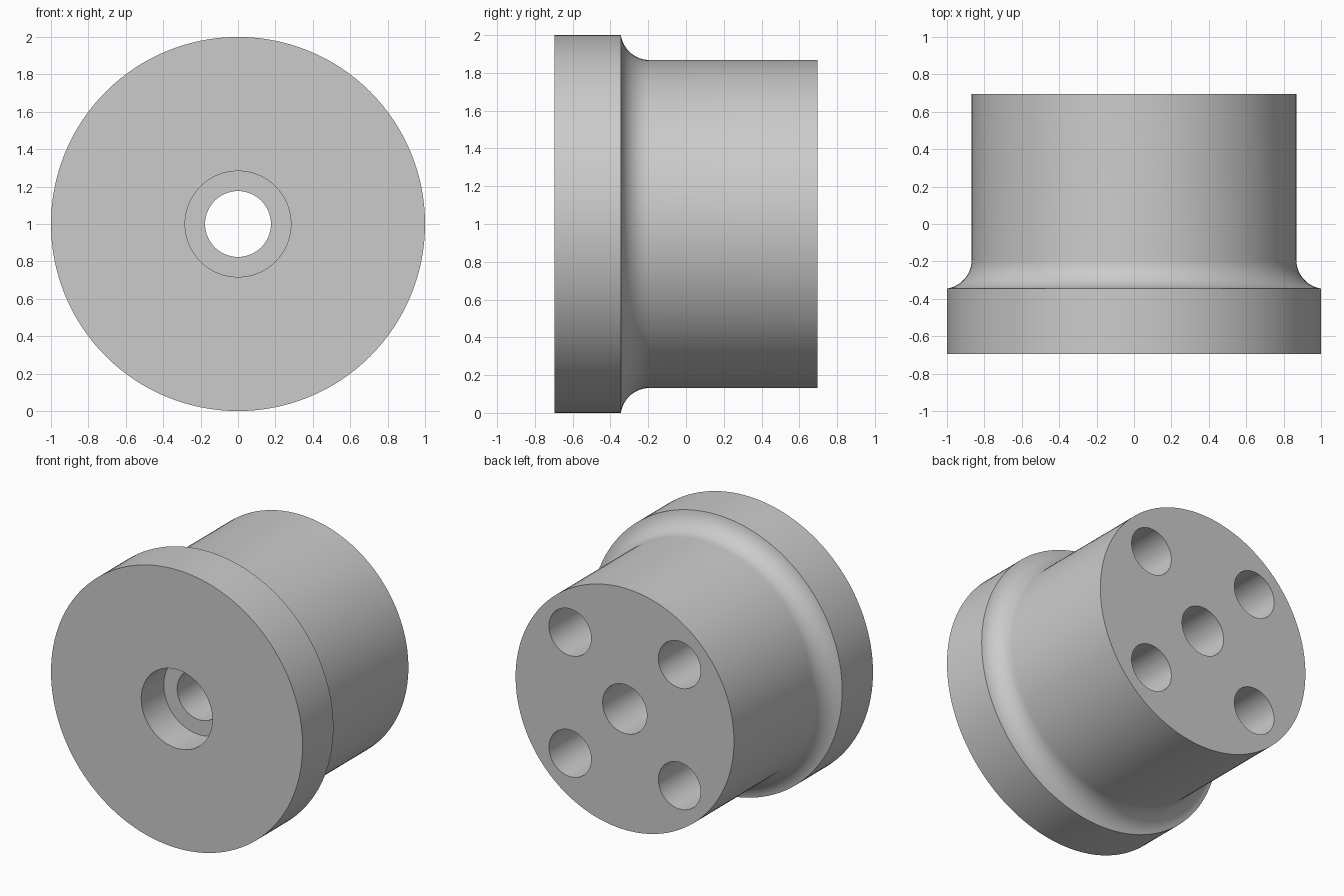
import bpy, bmesh, math
from mathutils import Vector, Matrix

default = bpy.data.objects.get("Cube")
if default:
    bpy.data.objects.remove(default, do_unlink=True)

BACK, FRONT = 0.695, -0.695
STEP = -0.345            # back edge of the flange
BODY_R, BORE_R, RECESS_R = 0.868, 0.176, 0.283
FILLET_R = 0.155
SEGMENTS = 128

grey = bpy.data.materials.new("plain grey")
grey.use_nodes = True
colour = (0.6, 0.6, 0.6, 1)
grey.diffuse_color = colour
grey.node_tree.nodes["Principled BSDF"].inputs["Base Color"].default_value = colour


def add_object(name, bm):
    mesh = bpy.data.meshes.new(name)
    bmesh.ops.recalc_face_normals(bm, faces=bm.faces)
    bm.to_mesh(mesh)
    bm.free()
    mesh.materials.append(grey)
    obj = bpy.data.objects.new(name, mesh)
    bpy.context.collection.objects.link(obj)
    return obj


# Concave fillet running from the flange edge down to the body
centre_r = BODY_R + FILLET_R
start = math.acos((centre_r - 1) / FILLET_R)
centre_y = STEP + FILLET_R * math.sin(start)
fillet = []
for i in range(13):
    a = start * (1 - i / 12)
    fillet.append((centre_r - FILLET_R * math.cos(a), centre_y - FILLET_R * math.sin(a)))

# Flanged body with its stepped bore, turned around the y axis
profile = [(RECESS_R, FRONT), (1, FRONT)] + fillet + [
    (BODY_R, BACK), (BORE_R, BACK), (BORE_R, FRONT + 0.256), (RECESS_R, FRONT + 0.256)]
bm = bmesh.new()
verts = [bm.verts.new((r, y, 1)) for r, y in profile]
edges = [bm.edges.new((v, verts[(i + 1) % len(verts)])) for i, v in enumerate(verts)]
bmesh.ops.spin(bm, geom=verts + edges, cent=Vector((0, 0, 1)), axis=Vector((0, 1, 0)),
               angle=math.tau, steps=SEGMENTS, use_merge=True)
bmesh.ops.remove_doubles(bm, verts=bm.verts, dist=0.0001)
body = add_object("flanged_body", bm)

# Four blind bolt holes in the back face
HOLE_DEPTH, MARGIN = 0.7, 0.1
bm = bmesh.new()
for sx in (-1, 1):
    for sz in (-1, 1):
        place = Matrix.Translation((sx * 0.435, BACK + (MARGIN - HOLE_DEPTH) / 2, 1 + sz * 0.435))
        bmesh.ops.create_cone(bm, cap_ends=True, segments=64, radius1=0.168, radius2=0.168,
                              depth=HOLE_DEPTH + MARGIN,
                              matrix=place @ Matrix.Rotation(math.pi / 2, 4, 'X'))
cutter = add_object("bolt_hole_cutter", bm)

cut = body.modifiers.new("bolt_holes", 'BOOLEAN')
cut.operation = 'DIFFERENCE'
cut.solver = 'EXACT'
cut.object = cutter
bpy.ops.object.select_all(action='DESELECT')
body.select_set(True)
bpy.context.view_layer.objects.active = body
bpy.ops.object.modifier_apply(modifier=cut.name)
bpy.data.objects.remove(cutter, do_unlink=True)
bpy.ops.object.shade_smooth_by_angle(angle=math.radians(30))
